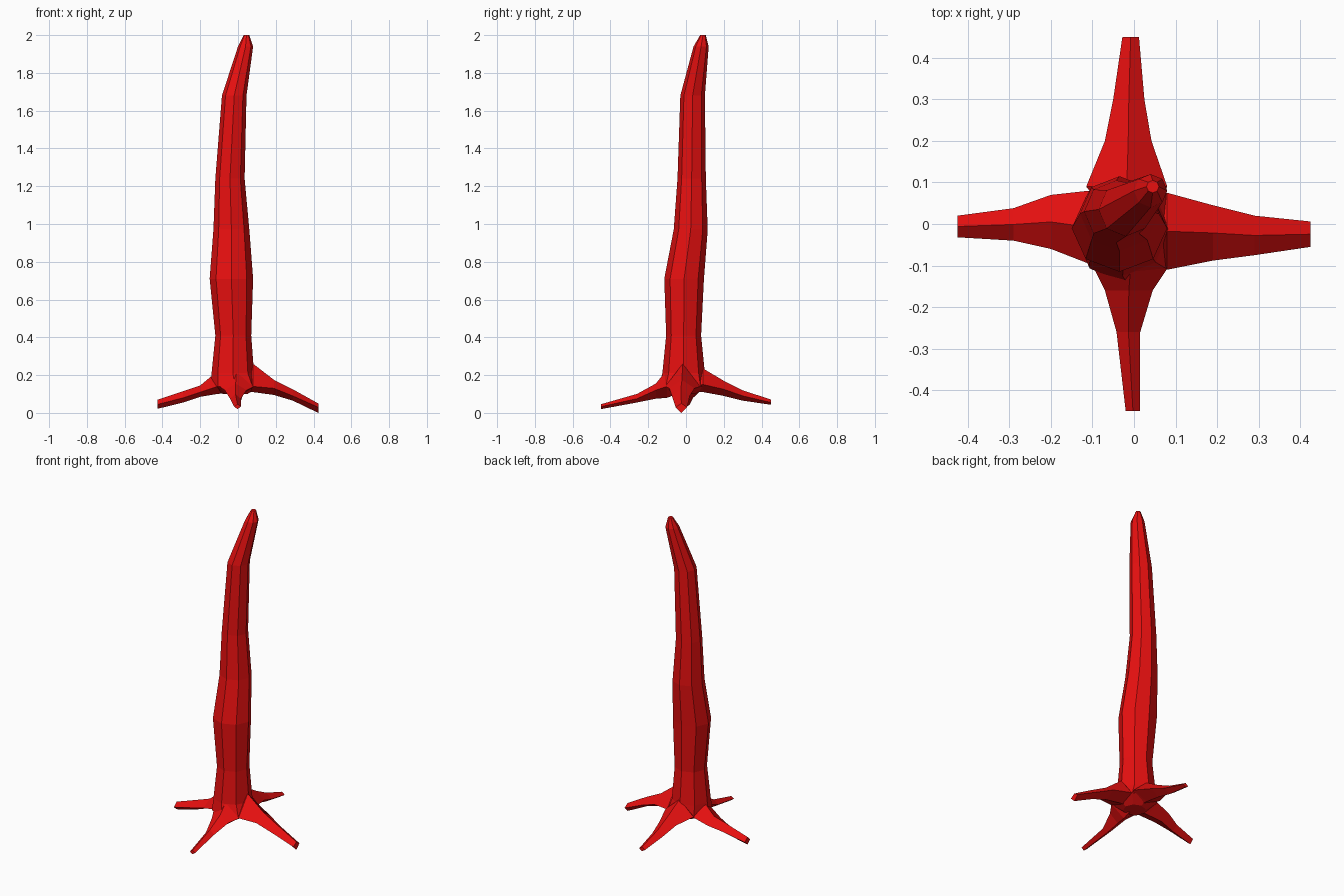
import bpy, bmesh, math

red = bpy.data.materials.new("red_bark")
red.diffuse_color = (0.8, 0.005, 0.005, 1)


def loft(name, rings):
    """Skin a list of equal-length point rings into a closed flat-shaded tube."""
    bm = bmesh.new()
    vr = [[bm.verts.new(p) for p in ring] for ring in rings]
    n = len(vr[0])
    for a, b in zip(vr, vr[1:]):
        for i in range(n):
            j = (i + 1) % n
            bm.faces.new((a[i], a[j], b[j], b[i]))
    bm.faces.new(vr[0])
    bm.faces.new(vr[-1])
    bmesh.ops.recalc_face_normals(bm, faces=bm.faces)
    me = bpy.data.meshes.new(name)
    bm.to_mesh(me)
    bm.free()
    me.materials.append(red)
    ob = bpy.data.objects.new(name, me)
    bpy.context.collection.objects.link(ob)
    return ob


# Trunk: eight-sided rings given as z, x range, y range
trunk = [
    (0.10, -0.08, 0.05, -0.08, 0.05),
    (0.14, -0.145, 0.115, -0.145, 0.115),
    (0.21, -0.14, 0.085, -0.125, 0.10),
    (0.41, -0.12, 0.07, -0.105, 0.08),
    (0.71, -0.15, 0.08, -0.115, 0.095),
    (0.97, -0.13, 0.06, -0.065, 0.115),
    (1.24, -0.12, 0.035, -0.045, 0.105),
    (1.68, -0.085, 0.045, -0.03, 0.10),
    (1.94, 0.0, 0.08, 0.04, 0.12),
    (2.00, 0.03, 0.06, 0.075, 0.105),
]


def oct_ring(z, x0, x1, y0, y1):
    return [((x0 + x1) / 2 + (x1 - x0) / 2 * math.cos(k * math.pi / 4),
             (y0 + y1) / 2 + (y1 - y0) / 2 * math.sin(k * math.pi / 4), z)
            for k in range(8)]


loft("trunk", [oct_ring(*r) for r in trunk])

# Roots: diamond sections as distance, side range, z of bottom, sides, top
roots = {
    "right_root": (lambda d, s, z: (d, s, z), [
        (0.08, -0.11, 0.075, 0.11, 0.14, 0.26),
        (0.19, -0.088, 0.045, 0.095, 0.13, 0.175),
        (0.29, -0.075, 0.02, 0.065, 0.09, 0.125),
        (0.425, -0.055, 0.006, 0.0, 0.03, 0.05)]),
    "left_root": (lambda d, s, z: (-d, s, z), [
        (0.11, -0.095, 0.08, 0.10, 0.14, 0.22),
        (0.20, -0.06, 0.07, 0.085, 0.11, 0.145),
        (0.29, -0.04, 0.038, 0.055, 0.08, 0.115),
        (0.425, -0.032, 0.02, 0.022, 0.045, 0.07)]),
    "front_root": (lambda d, s, z: (s, -d, z), [
        (0.10, -0.10, 0.085, 0.08, 0.14, 0.23),
        (0.16, -0.07, 0.045, 0.075, 0.12, 0.155),
        (0.26, -0.042, 0.015, 0.055, 0.075, 0.10),
        (0.45, -0.02, 0.015, 0.02, 0.033, 0.046)]),
    "back_root": (lambda d, s, z: (s, d, z), [
        (0.09, -0.115, 0.08, 0.11, 0.15, 0.235),
        (0.20, -0.07, 0.042, 0.09, 0.125, 0.17),
        (0.30, -0.05, 0.025, 0.065, 0.09, 0.12),
        (0.45, -0.028, 0.012, 0.043, 0.055, 0.07)]),
}
for name, (place, sections) in roots.items():
    rings = []
    for d, s0, s1, zb, zm, zt in sections:
        mid = (s0 + s1) / 2
        rings.append([place(d, s0, zm), place(d, mid, zt),
                      place(d, s1, zm), place(d, mid, zb)])
    # Buried start inside the trunk
    rings.insert(0, [place(0.02, s, z) for s, z in
                     ((-0.06, 0.14), (-0.01, 0.22), (0.04, 0.14), (-0.01, 0.11))])
    loft(name, rings)
